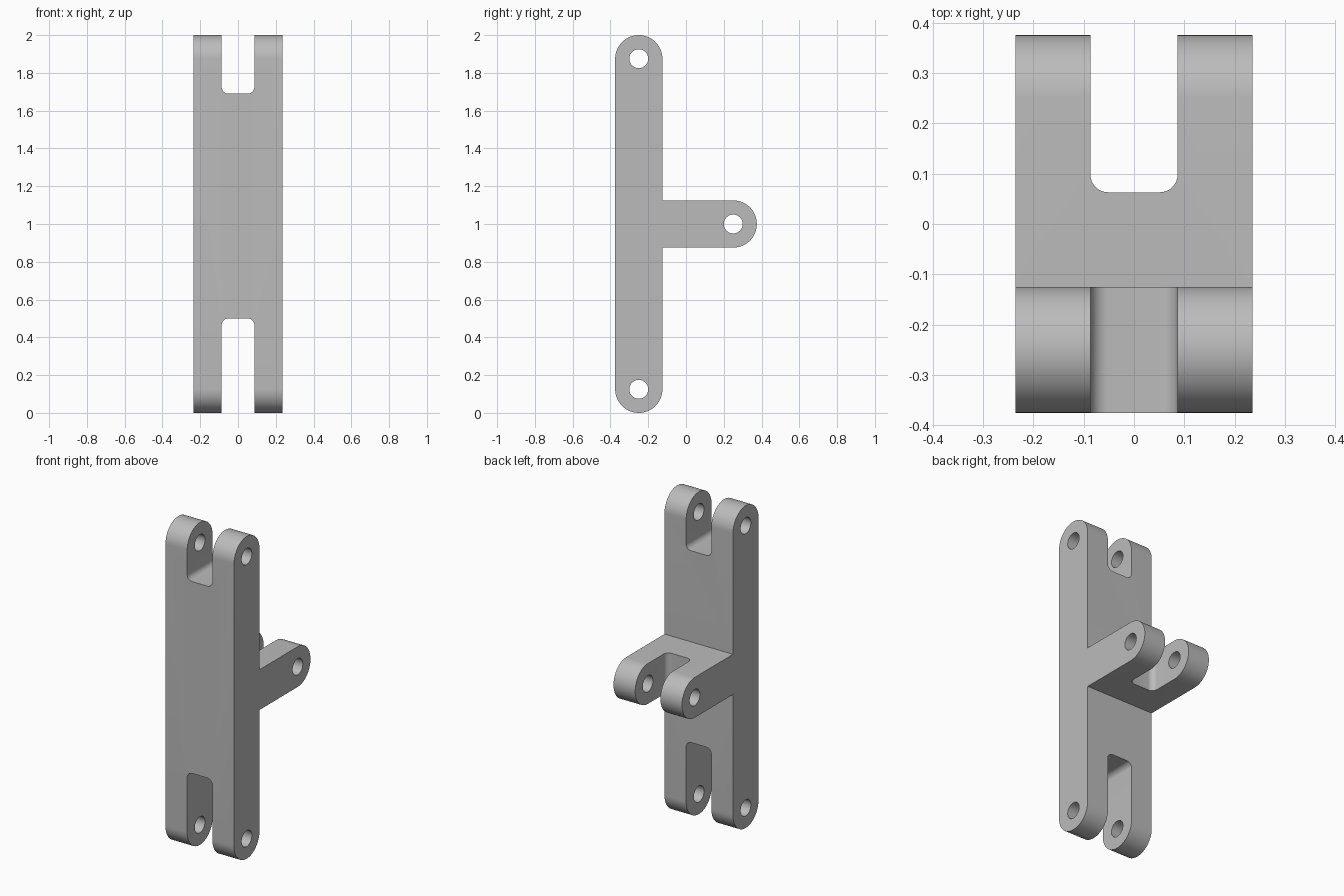
import bpy, bmesh, math
from mathutils import Vector

cube = bpy.data.objects.get("Cube")
if cube:
    bpy.data.objects.remove(cube, do_unlink=True)

HALF_W, R, HOLE_R = 0.235, 0.125, 0.05
SLOT_HALF, FILLET = 0.0865, 0.035

grey = bpy.data.materials.new("plain grey")
grey.use_nodes = True
colour = (0.5, 0.5, 0.5, 1)
grey.diffuse_color = colour
grey.node_tree.nodes["Principled BSDF"].inputs["Base Color"].default_value = colour


def arc(cx, cy, r, start, end, steps):
    """Points along an arc, angles in degrees."""
    angles = [math.radians(start + (end - start) * i / steps) for i in range(steps + 1)]
    return [(cx + r * math.cos(a), cy + r * math.sin(a)) for a in angles]


def prism(name, points, offset):
    """Extrude a closed outline of 3D points along an offset."""
    bm = bmesh.new()
    face = bm.faces.new([bm.verts.new(p) for p in points])
    out = bmesh.ops.extrude_face_region(bm, geom=[face])
    moved = [v for v in out["geom"] if isinstance(v, bmesh.types.BMVert)]
    bmesh.ops.translate(bm, verts=moved, vec=Vector(offset))
    bmesh.ops.recalc_face_normals(bm, faces=bm.faces[:])
    mesh = bpy.data.meshes.new(name)
    bm.to_mesh(mesh)
    bm.free()
    mesh.materials.append(grey)
    obj = bpy.data.objects.new(name, mesh)
    bpy.context.collection.objects.link(obj)
    return obj


# T-shaped side profile with rounded ends, extruded across the width
profile = (arc(-0.25, 0.125, R, 180, 360, 32)
           + [(-0.125, 0.875)] + arc(0.25, 1, R, -90, 90, 32) + [(-0.125, 1.125)]
           + arc(-0.25, 1.875, R, 0, 180, 32))
bracket = prism("clevis_bracket", [(-HALF_W, y, z) for y, z in profile], (2 * HALF_W, 0, 0))

# Fork slots: outline is (across, depth), the closed end has rounded corners
c = SLOT_HALF - FILLET
slot = ([(SLOT_HALF, 0.6)] + [(-SLOT_HALF, 0.6)]
        + arc(-c, FILLET, FILLET, 180, 270, 8) + arc(c, FILLET, FILLET, 270, 360, 8))
cutters = [
    prism("top_slot_cutter", [(u, -0.5, 1.69 + d) for u, d in slot], (0, 0.5, 0)),
    prism("bottom_slot_cutter", [(u, -0.5, 0.5 - d) for u, d in slot], (0, 0.5, 0)),
    prism("arm_slot_cutter", [(u, 0.063 + d, 0.8) for u, d in slot], (0, 0, 0.4)),
]

# Pin holes through all the fork ends
for name, y, z in (("top", -0.25, 1.875), ("bottom", -0.25, 0.125), ("arm", 0.25, 1)):
    ring = arc(y, z, HOLE_R, 0, 360, 40)[:-1]
    cutters.append(prism(name + "_hole_cutter", [(-0.4, a, b) for a, b in ring], (0.8, 0, 0)))

bpy.context.view_layer.objects.active = bracket
bracket.select_set(True)
for cutter in cutters:
    mod = bracket.modifiers.new(cutter.name, "BOOLEAN")
    mod.operation = "DIFFERENCE"
    mod.solver = "EXACT"
    mod.object = cutter
    bpy.ops.object.modifier_apply(modifier=mod.name)
    bpy.data.objects.remove(cutter, do_unlink=True)

# Smooth round ends, sharp edges elsewhere
bpy.ops.object.shade_smooth_by_angle(angle=math.radians(30))
